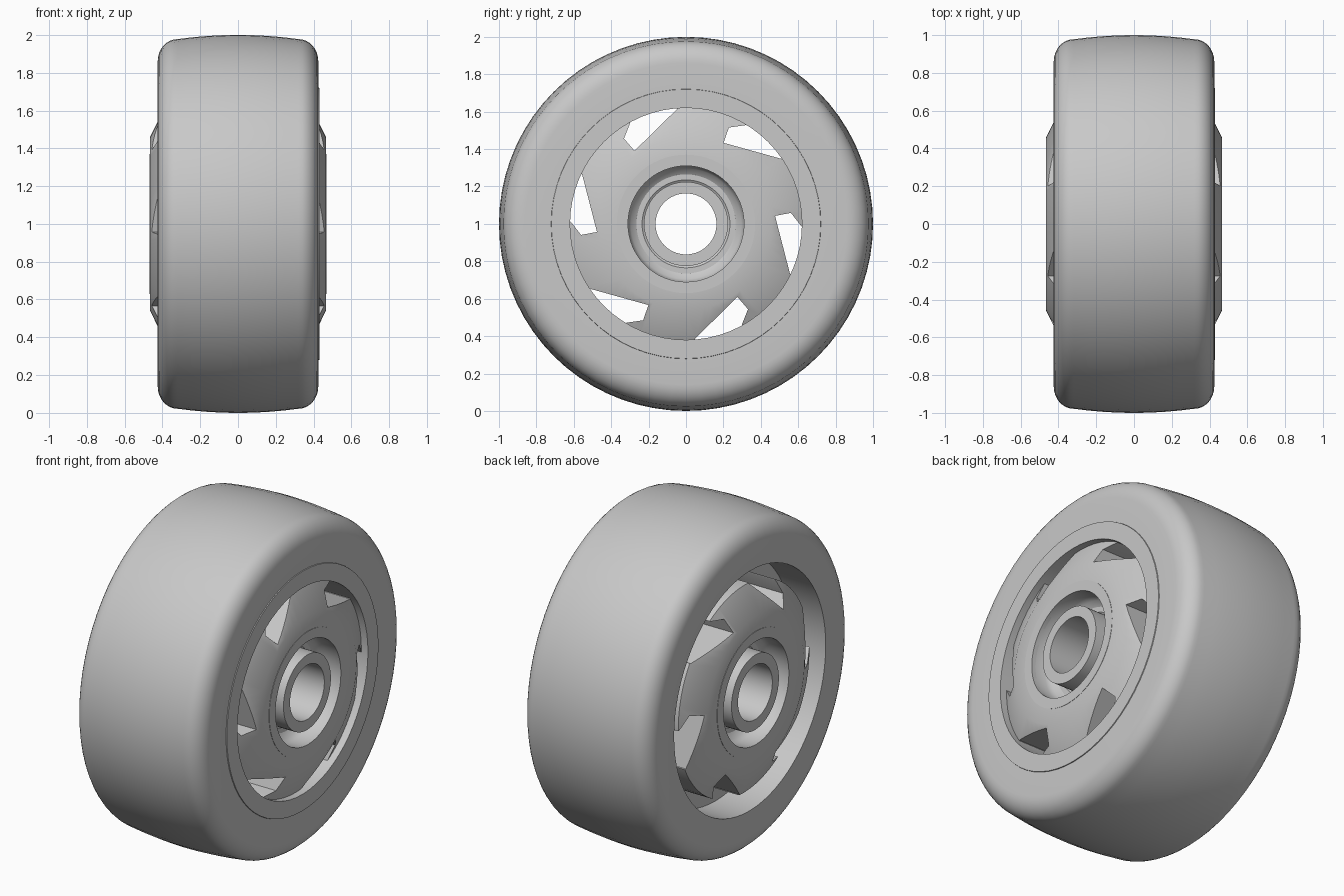
import bpy, bmesh
from math import cos, sin, pi, radians

cube = bpy.data.objects.get("Cube")
if cube:
    bpy.data.objects.remove(cube, do_unlink=True)

grey = bpy.data.materials.new("light_grey")
grey.use_nodes = True
GREY = (0.58, 0.58, 0.58, 1)
grey.diffuse_color = GREY
grey.node_tree.nodes["Principled BSDF"].inputs["Base Color"].default_value = GREY

AXLE_HEIGHT = 1.0


def make_object(name, bm):
    bmesh.ops.recalc_face_normals(bm, faces=bm.faces)
    mesh = bpy.data.meshes.new(name)
    bm.to_mesh(mesh)
    bm.free()
    mesh.materials.append(grey)
    ob = bpy.data.objects.new(name, mesh)
    bpy.context.collection.objects.link(ob)
    ob.location.z = AXLE_HEIGHT
    return ob


def activate(ob):
    bpy.ops.object.select_all(action='DESELECT')
    ob.select_set(True)
    bpy.context.view_layer.objects.active = ob


def smooth(ob):
    activate(ob)
    bpy.ops.object.shade_smooth_by_angle(angle=radians(30))


def lathe(name, profile, segments=64):
    """Spin a closed (x, radius) profile around the axle."""
    bm = bmesh.new()
    rings = []
    for i in range(segments):
        a = 2 * pi * i / segments
        rings.append([bm.verts.new((x, r * cos(a), r * sin(a))) for x, r in profile])
    n = len(profile)
    for i in range(segments):
        p, q = rings[i], rings[(i + 1) % segments]
        for j in range(n):
            k = (j + 1) % n
            bm.faces.new((p[j], p[k], q[k], q[j]))
    return make_object(name, bm)


def mirrored(half):
    """Complete a +x half profile with its reflection."""
    return half + [(-x, r) for x, r in reversed(half)]


# Tyre: flat sidewall, rounded shoulder, gently crowned tread
half = [(0.425, 0.72)]
for i in range(9):
    a = i / 8 * pi / 2
    half.append((0.32 + 0.105 * cos(a), 0.86 + 0.118 * sin(a)))
for x in (0.24, 0.16, 0.08, 0.02):
    half.append((x, 0.978 + 0.022 * (1 - (x / 0.32) ** 2)))
smooth(lathe("tyre", mirrored(half), 72))

# Rim barrel: lip on one side, stepped back on the other
smooth(lathe("rim_barrel", [(0.43, 0.62), (0.43, 0.72), (0.41, 0.725),
                            (-0.2, 0.725), (-0.2, 0.62)]))

# Core: flat hub face, sloping edge and a rounded bearing groove
core = lathe("wheel_core", mirrored([
    (0.30, 0.20), (0.325, 0.235), (0.325, 0.265), (0.345, 0.295),
    (0.375, 0.31), (0.465, 0.31), (0.465, 0.46), (0.385, 0.623)]))

# Six swept slots cut straight through the core
slot = [(0.476, 0.043), (0.561, 0.059), (0.615, -0.01), (0.70, -0.08),
        (0.66, -0.32), (0.556, -0.267)]
bm = bmesh.new()
for i in range(6):
    a = i * pi / 3
    ends = []
    for x in (-0.7, 0.7):
        ends.append([bm.verts.new((x, y * cos(a) - z * sin(a),
                                   y * sin(a) + z * cos(a))) for y, z in slot])
    back, front = ends
    bm.faces.new(back)
    bm.faces.new(front)
    for j in range(len(slot)):
        k = (j + 1) % len(slot)
        bm.faces.new((back[j], back[k], front[k], front[j]))
cutter = make_object("slot_cutter", bm)
cutter.hide_render = True
mod = core.modifiers.new("slots", 'BOOLEAN')
mod.operation = 'DIFFERENCE'
mod.solver = 'EXACT'
mod.object = cutter
activate(core)
bpy.ops.object.modifier_apply(modifier=mod.name)
bpy.data.objects.remove(cutter, do_unlink=True)
smooth(core)

# Bearing sleeve with the axle bore
smooth(lathe("bearing_sleeve", mirrored([(0.46, 0.163), (0.46, 0.225)])))

# Bearing seat rings, nearly flush with the hub faces
for side, name in ((1, "left_bearing_seat"), (-1, "right_bearing_seat")):
    smooth(lathe(name, [(side * x, r) for x, r in
                        ((0.467, 0.31), (0.467, 0.37), (0.44, 0.37), (0.44, 0.31))]))
